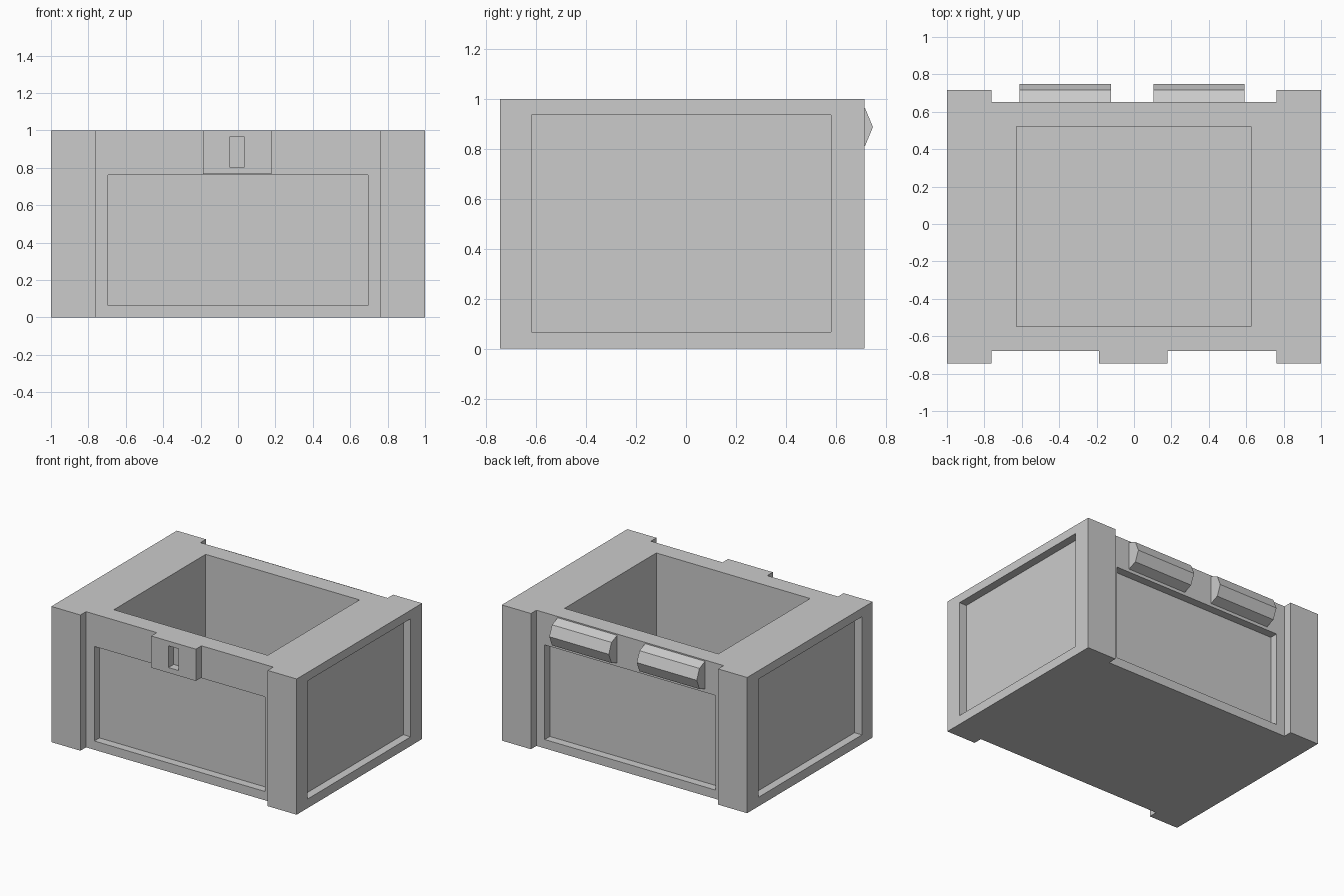
import bpy, bmesh, math
from mathutils import Vector

if "Cube" in bpy.data.objects:
    bpy.data.objects.remove(bpy.data.objects["Cube"])


def add_object(name, bm):
    bmesh.ops.recalc_face_normals(bm, faces=bm.faces)
    mesh = bpy.data.meshes.new(name)
    bm.to_mesh(mesh)
    bm.free()
    obj = bpy.data.objects.new(name, mesh)
    bpy.context.collection.objects.link(obj)
    return obj


def prism(name, points, direction):
    """Extrude a closed outline along a direction."""
    bm = bmesh.new()
    face = bm.faces.new([bm.verts.new(p) for p in points])
    ext = bmesh.ops.extrude_face_region(bm, geom=[face], use_keep_orig=True)
    moved = [g for g in ext["geom"] if isinstance(g, bmesh.types.BMVert)]
    bmesh.ops.translate(bm, verts=moved, vec=Vector(direction))
    return add_object(name, bm)


def box(name, x, y, z):
    pts = [(x[0], y[0], z[0]), (x[1], y[0], z[0]), (x[1], y[1], z[0]), (x[0], y[1], z[0])]
    return prism(name, pts, (0, 0, z[1] - z[0]))


def carve(obj, *ranges):
    """Cut a box-shaped hollow out of an object."""
    cutter = box("cutter", *ranges)
    cutter.hide_render = True
    mod = obj.modifiers.new("cut", "BOOLEAN")
    mod.operation, mod.solver, mod.object = "DIFFERENCE", "EXACT", cutter
    bpy.context.view_layer.objects.active = obj
    bpy.ops.object.modifier_apply(modifier=mod.name)
    bpy.data.objects.remove(cutter)


FRONT, BACK = -0.68, 0.652           # wall faces between the corner posts
POST_FRONT, POST_BACK = -0.745, 0.716
POST_X = 0.763

# Chest body with four projecting corner posts
right = [(POST_X, FRONT), (POST_X, POST_FRONT), (1, POST_FRONT),
         (1, POST_BACK), (POST_X, POST_BACK), (POST_X, BACK)]
outline = right + [(-x, y) for x, y in reversed(right)]
body = prism("chest_body", [(x, y, 0) for x, y in outline], (0, 0, 1))

# Open storage cavity
carve(body, (-0.628, 0.626), (-0.548, 0.52), (0.1, 1.2))

# Recessed panels on all four sides
DEPTH = 0.06
for face, s in ((FRONT, -1), (BACK, 1)):
    carve(body, (-0.695, 0.695), sorted((face - s * DEPTH, face + s * 0.2)), (0.065, 0.762))
for s in (-1, 1):
    carve(body, sorted((s * (1 - DEPTH), s * 1.2)), (-0.62, 0.582), (0.067, 0.937))

# Lock plate with keyhole slot
lock = box("lock_plate", (-0.186, 0.178), (POST_FRONT, FRONT), (0.766, 1))
carve(lock, (-0.045, 0.036), (-0.9, FRONT - 0.005), (0.805, 0.965))

# Octagonal hinge barrels half sunk into the back wall
R, CY, CZ = 0.107, 0.642, 0.888
for name, x0, x1 in (("hinge_left", -0.612, -0.123), ("hinge_right", 0.105, 0.59)):
    ring = [(x0, CY + R * math.cos(i * math.pi / 4), CZ + R * math.sin(i * math.pi / 4))
            for i in range(-2, 3)]
    prism(name, ring, (x1 - x0, 0, 0))
